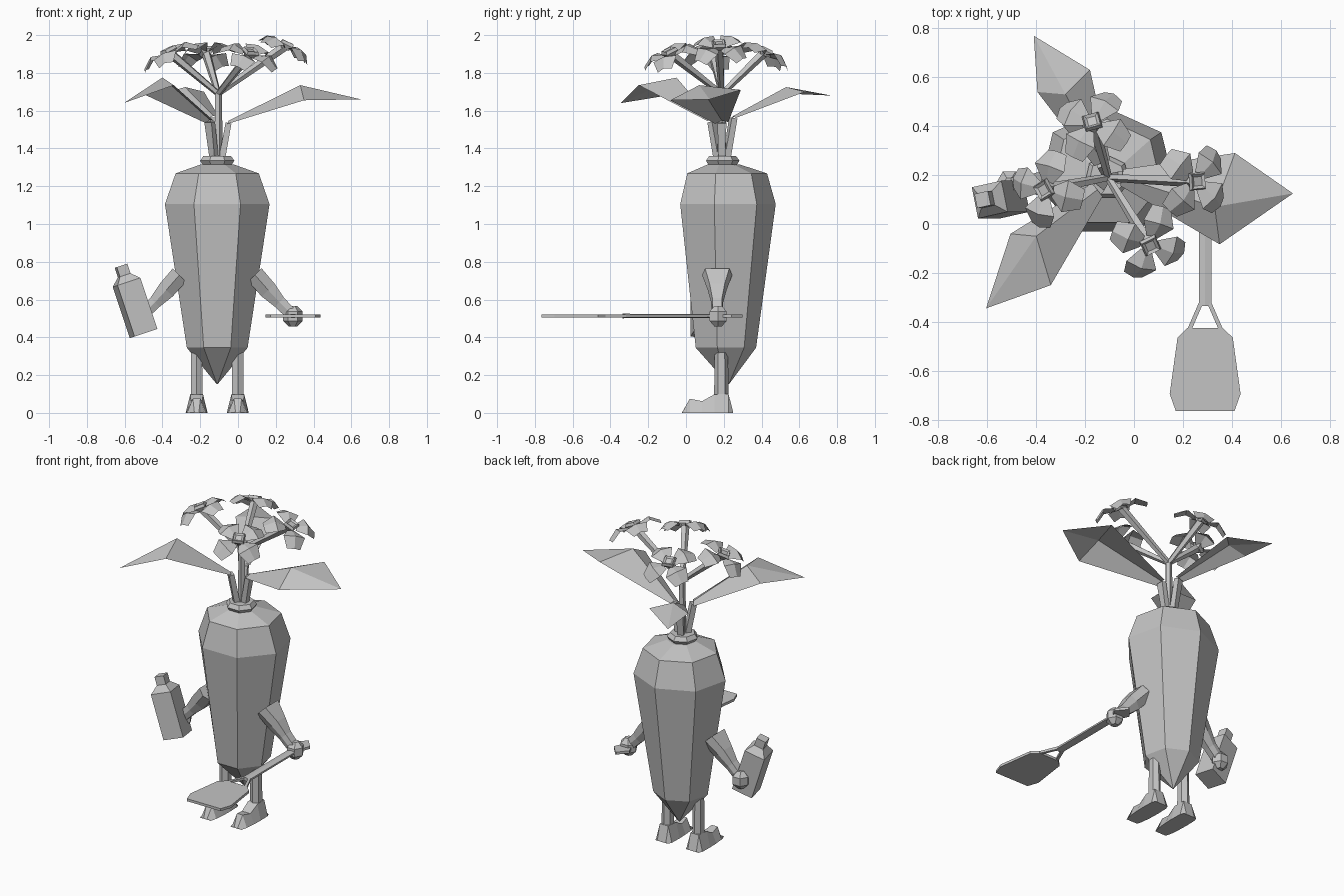
import bpy, math
from mathutils import Vector, Matrix

if "Cube" in bpy.data.objects:
    bpy.data.objects.remove(bpy.data.objects["Cube"])

grey = bpy.data.materials.new("plain_grey")
grey.diffuse_color = (0.55, 0.55, 0.55, 1)
grey.use_nodes = True
grey.node_tree.nodes["Principled BSDF"].inputs["Base Color"].default_value = grey.diffuse_color
CX, CY = -0.11, 0.2   # body axis


def make(name, verts, faces):
    me = bpy.data.meshes.new(name)
    me.from_pydata([tuple(v) for v in verts], [], faces)
    me.materials.append(grey)
    ob = bpy.data.objects.new(name, me)
    bpy.context.collection.objects.link(ob)
    return ob


def loft(name, rings):
    """Skin equal-sized rings of points and cap both ends."""
    n = len(rings[0])
    verts = [p for r in rings for p in r]
    faces = [(k * n + i, k * n + (i + 1) % n, (k + 1) * n + (i + 1) % n, (k + 1) * n + i)
             for k in range(len(rings) - 1) for i in range(n)]
    faces.append(tuple(range(n))[::-1])
    faces.append(tuple(range((len(rings) - 1) * n, len(rings) * n)))
    return make(name, verts, faces)


def ring(c, rx, ry, n, start=0.0, rot=None):
    c = Vector(c)
    pts = [Vector((rx * math.cos(start + i * math.tau / n),
                   ry * math.sin(start + i * math.tau / n), 0)) for i in range(n)]
    return [c + (rot @ p if rot else p) for p in pts]


def tube(name, a, b, ra, rb, n=5):
    """Tapered bar from a to b; radii are (across, other) pairs."""
    a, b = Vector(a), Vector(b)
    rot = (b - a).to_track_quat('Z', 'Y').to_matrix()
    return loft(name, [ring(a, *ra, n, math.pi / n, rot), ring(b, *rb, n, math.pi / n, rot)])


def ball(name, c, r, n=6):
    return loft(name, [ring((c[0], c[1], c[2] + z * r), w * r, w * r, n)
                       for z, w in ((-1, .4), (-.45, .95), (.45, .95), (1, .4))])


# Root body: seven-sided, with a vertex at the back
profile = [(.154, .004, .004, .225), (.345, .165, .168, .203), (1.105, .284, .266, .209),
           (1.268, .226, .222, .207), (1.315, .09, .09, .195)]
loft("body", [ring((CX, y, z), rx, ry, 7, math.pi / 2) for z, rx, ry, y in profile])
loft("collar", [ring((CX, .19, z), r, r, 7, math.pi / 2)
                for z, r in ((1.30, .07), (1.315, .08), (1.335, .093), (1.36, .075))])

# Legs and feet
foot_sections = [(-.02, 0, .04, .012), (.02, .075, .05, .02), (.085, .062, .056, .03),
                 (.15, .098, .058, .034), (.225, .1, .056, .03), (.25, .004, .045, .03)]
for side, label in ((-1, "left"), (1, "right")):
    x = CX + side * .109
    tube(label + "_leg", (x, .187, .08), (x, .187, .32), (.035, .038), (.034, .036), 6)
    loft(label + "_foot", [[(x - w, y, 0), (x + w, y, 0), (x + t, y, max(h, .004)),
                            (x - t, y, max(h, .004))] for y, h, w, t in foot_sections])

# Arms: wide flared shoulder, slim wrist, round hand
for side, label in ((-1, "left"), (1, "right")):
    def sec(x, z, wy, d):
        # section across the arm, d is the half depth in the x/z plane
        px = CX + side * x
        return [(px + side * d, .165 - wy * .8, z + d), (px + side * d, .165 + wy * .8, z + d),
                (px, .165 + wy, z), (px - side * d, .165 + wy * .6, z - d),
                (px - side * d, .165 - wy * .6, z - d), (px, .165 - wy, z)]
    loft(label + "_arm", [sec(.2, .73, .08, .035), sec(.27, .65, .05, .034),
                          sec(.33, .585, .032, .024), sec(.395, .52, .03, .022)])
    ball(label + "_hand", (CX + side * .4, .17, .512), .055)

# Bottle held in the left hand
low, up = Vector((-.50, .1, .42)), Vector((-.09, 0, .27)).normalized()
rot = up.to_track_quat('Z', 'Y').to_matrix() @ Matrix.Rotation(math.radians(12), 3, 'Z')
loft("bottle", [ring(low + up * h, r, r, 4, math.pi / 4, rot)
                for h, r in ((0, .092), (.285, .092), (.325, .042))])
loft("bottle_cap", [ring(low + up * h, .042, .042, 4, math.pi / 4, rot) for h in (.322, .378)])

# Shovel held in the right hand
SX, SZ = .291, .513
tube("shovel_shaft", (SX, .19, SZ), (SX, -.335, SZ), (.03, .01), (.03, .012), 6)
for s in (-1, 1):
    tube("shovel_fork", (SX + s * .018, -.325, SZ), (SX + s * .068, -.44, SZ),
         (.012, .012), (.012, .01), 4)


def plate(name, half, t):
    """Flat plate from half of its outline, mirrored across the shaft."""
    out = [(SX + x, y) for x, y in half] + [(SX - x, y) for x, y in reversed(half)]
    return loft(name, [[(x, y, SZ + z) for x, y in out] for z in (-t, t)])


plate("shovel_blade", [(.072, -.425), (.113, -.465), (.145, -.695), (.12, -.765)], .008)
plate("shovel_grip", [(.02, .16), (.055, .24), (.004, .30)], .008)

# Leaves: stalk, then a folded blade with a raised midrib
leaves = [  # base, midrib, one edge, other edge, tip
    ((-.05, .19, 1.535), (.33, .07, 1.735), (.413, .29, 1.71), (.35, -.083, 1.655), (.65, .125, 1.66)),
    ((-.15, .14, 1.54), (-.40, -.05, 1.775), (-.34, -.25, 1.735), (-.505, -.04, 1.69), (-.605, -.345, 1.64)),
    ((-.13, .25, 1.56), (-.28, .53, 1.725), (-.18, .63, 1.70), (-.395, .54, 1.69), (-.41, .77, 1.68))]
for base, mid, e1, e2, tip in leaves:
    b = Vector(base)
    across = (Vector(e1) - Vector(e2)).normalized() * .035
    tube("leaf_stalk", (CX + (b.x - CX) * .4, .19 + (b.y - .19) * .4, 1.34), b,
         (.024, .024), (.034, .022), 4)
    make("leaf", [b + across, b + Vector((0, 0, .012)), b - across, e1, mid, e2, tip],
         [(0, 1, 4, 3), (1, 2, 5, 4), (3, 4, 6), (4, 5, 6)])

# Flowers on branches from the central stem
fork = Vector((-.105, .19, 1.69))
tube("main_stem", (-.105, .19, 1.34), fork, (.024, .024), (.02, .02), 5)
flowers = [((.065, -.085, 1.905), 70), ((.255, .175, 1.945), 50),
           ((-.17, .415, 1.91), 60), ((-.365, .14, 1.91), 75)]
for pos, spin in flowers:
    p = Vector(pos)
    tube("flower_branch", fork, p, (.016, .016), (.026, .026), 5)
    out = (p - fork)
    out.z = 0
    normal = Vector((0, 0, 1)) + out.normalized() * .48
    rot = Vector((0, 0, 1)).rotation_difference(normal).to_matrix()
    rot = rot @ Matrix.Rotation(math.radians(spin), 3, 'Z')
    loft("flower_centre", [ring(p + rot @ Vector((0, 0, h)), r, r, 4, 0, rot)
                           for h, r in ((-.02, .03), (.005, .05), (.022, .042), (.014, .026))])
    # Petal: narrow root, broad middle, drooping tip, folded along the centre
    shape = [(.03, .024, .0), (.095, .068, .016), (.155, .042, -.03)]
    for k in range(4):
        turn = rot @ Matrix.Rotation(k * math.pi / 2, 3, 'Z')
        verts = [p + turn @ Vector((r + (.008 if s == 0 else 0), s * w, z - abs(s) * .014))
                 for r, w, z in shape for s in (-1, 0, 1)]
        make("petal", verts, [(i, i + 3, i + 4, i + 1) for i in (0, 1, 3, 4)])
